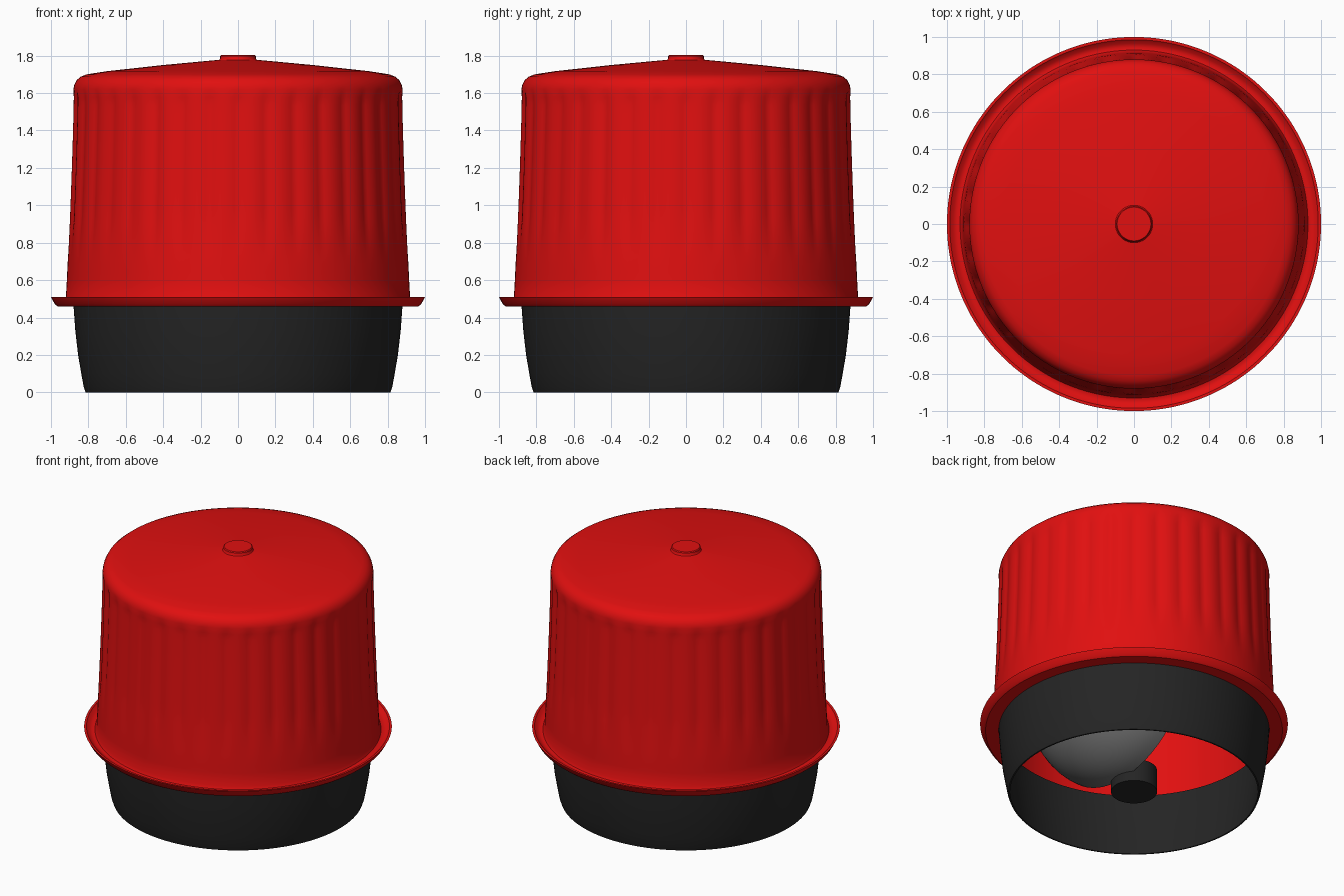
import bpy, bmesh, math

cube = bpy.data.objects.get("Cube")
if cube:
    bpy.data.objects.remove(cube, do_unlink=True)


def material(name, rgb, rough=0.5):
    m = bpy.data.materials.new(name)
    m.use_nodes = True
    m.diffuse_color = (*rgb, 1)
    shader = next(n for n in m.node_tree.nodes if n.type == 'BSDF_PRINCIPLED')
    shader.inputs["Base Color"].default_value = (*rgb, 1)
    shader.inputs["Roughness"].default_value = rough
    return m


red = material("red_lens", (0.75, 0.005, 0.005))
black = material("black_rubber", (0.018, 0.018, 0.018))
grey = material("grey_reflector", (0.2, 0.2, 0.2))


def lathe(name, profile, mat, steps, closed=False, shape=None):
    """Spin (radius, z) points round z; shape may change the radius by angle."""
    bm = bmesh.new()
    rings = []
    for k, (r, z) in enumerate(profile):
        if r == 0:
            rings.append([bm.verts.new((0, 0, z))] * steps)
            continue
        ring = []
        for i in range(steps):
            a = math.tau * i / steps
            q = r - (shape(k, a, z) if shape else 0)
            ring.append(bm.verts.new((q * math.cos(a), q * math.sin(a), z)))
        rings.append(ring)
    pairs = list(zip(rings, rings[1:]))
    if closed:
        pairs.append((rings[-1], rings[0]))
    for low, high in pairs:
        for i in range(steps):
            j = (i + 1) % steps
            corners = dict.fromkeys((low[i], low[j], high[j], high[i]))
            bm.faces.new(list(corners))
    mesh = bpy.data.meshes.new(name)
    bm.to_mesh(mesh)
    bm.free()
    obj = bpy.data.objects.new(name, mesh)
    bpy.context.collection.objects.link(obj)
    mesh.materials.append(mat)
    bpy.ops.object.select_all(action='DESELECT')
    bpy.context.view_layer.objects.active = obj
    obj.select_set(True)
    bpy.ops.object.shade_smooth_by_angle(angle=math.radians(38))
    return obj


# Lens: inner skin, gutter flange, fluted wall, shallow cone and top button
inside = [(0, 1.75), (0.7, 1.69), (0.81, 1.67), (0.85, 1.62), (0.86, 1.2), (0.88, 0.46)]
flange = [(0.965, 0.46), (0.98, 0.472), (1.0, 0.51), (0.985, 0.51),
          (0.965, 0.492), (0.945, 0.486), (0.93, 0.49), (0.92, 0.51)]
wall = []
for i in range(25):
    z = 0.6 + i * 1.02 / 24
    wall.append((0.88 + 0.035 * ((1.62 - z) / 1.02) ** 1.3, z))
crown = [(0.875, 1.645), (0.862, 1.67), (0.84, 1.688), (0.81, 1.7), (0.7, 1.717),
         (0.4, 1.75), (0.1, 1.778), (0.095, 1.785), (0.095, 1.798), (0.09, 1.804), (0, 1.804)]


def flutes(k, a, z):
    if k < len(inside) + len(flange):
        return 0
    fade = min(max((z - 0.7) / 0.25, 0), 1) * min(max((1.61 - z) / 0.04, 0), 1)
    return 0.012 * fade * (1 - abs(math.sin(18 * a)))


lathe("lens", inside + flange + wall + crown, red, 288, shape=flutes)

# Open rubber base with a thin wall
lathe("base", [(0.865, 0.47), (0.855, 0.35), (0.835, 0.2), (0.805, 0),
               (0.815, 0), (0.825, 0.03), (0.838, 0.1), (0.855, 0.2),
               (0.87, 0.33), (0.88, 0.47)], black, 128, closed=True)

# Lamp socket
lathe("socket", [(0, 0), (0.15, 0), (0.15, 0.16), (0, 0.16)], black, 48)

# Reflector bowl, lying on its side and open towards -x
bowl = []
for radius, depth, order in ((0.72, 0.55, 1), (0.7, 0.53, -1)):
    arc = [(radius * math.sin(t), -depth * math.cos(t))
           for t in (math.pi / 2 * i / 16 for i in range(17))]
    bowl += arc[::order]
reflector = lathe("reflector", bowl, grey, 72)
reflector.rotation_euler = (0, -math.pi / 2, 0)
reflector.location = (0.1, 0, 0.78)
